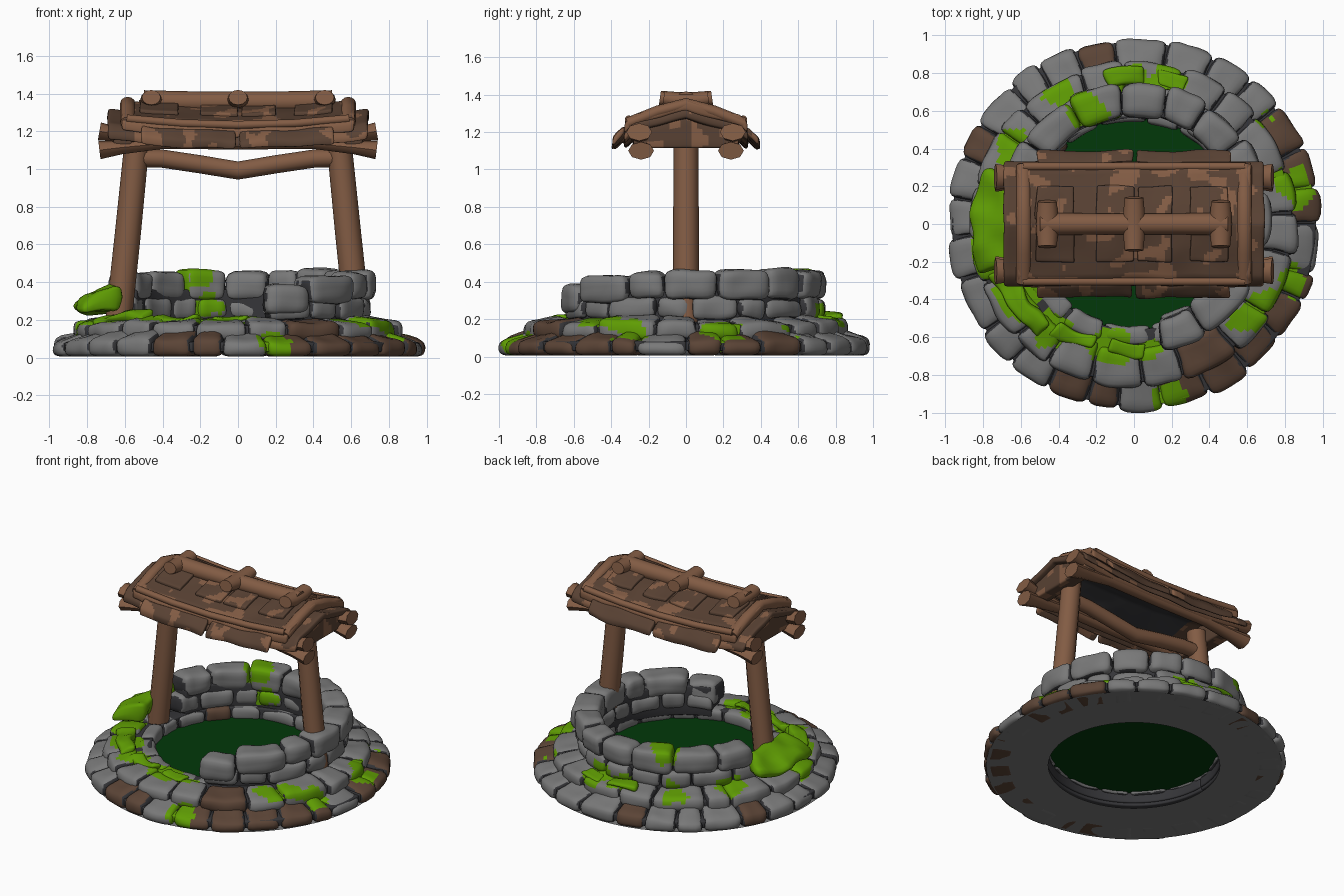
import bpy, bmesh, math, random
from mathutils import Vector, noise

if "Cube" in bpy.data.objects:
    bpy.data.objects.remove(bpy.data.objects["Cube"])

random.seed(4)
rnd = random.uniform


def mat(name, r, g, b):
    m = bpy.data.materials.new(name)
    m.diffuse_color = (r, g, b, 1)
    m.use_nodes = True
    m.node_tree.nodes["Principled BSDF"].inputs["Base Color"].default_value = m.diffuse_color
    return m


MATS = [mat("grey stone", .19, .19, .19), mat("brown stone", .105, .058, .037),
        mat("dark mortar", .036, .036, .04), mat("moss", .115, .335, .001),
        mat("light wood", .225, .107, .058), mat("dark wood", .098, .053, .033),
        mat("dark water", .0005, .04, .003)]
GREY, BROWN, MORTAR, MOSS, LIGHT, DARK, WATER = range(7)


def finish(bm, name, angle=50):
    bmesh.ops.recalc_face_normals(bm, faces=bm.faces)
    me = bpy.data.meshes.new(name)
    bm.to_mesh(me)
    bm.free()
    for m in MATS:
        me.materials.append(m)
    ob = bpy.data.objects.new(name, me)
    bpy.context.collection.objects.link(ob)
    bpy.ops.object.select_all(action='DESELECT')
    ob.select_set(True)
    bpy.context.view_layer.objects.active = ob
    bpy.ops.object.shade_smooth_by_angle(angle=math.radians(angle))
    return ob


def steps(h, r, step):
    n = max(1, math.ceil(2 * (h - r) / step))
    mid = [-(h - r) + 2 * (h - r) * i / n for i in range(n + 1)]
    return [-h, -h + .35 * r] + mid + [h - .35 * r, h]


def rounded_box(bm, half, r, step, place, paint):
    """Gridded rounded box, bent by place(u, v, w); paint(centre, local centre) picks the colour."""
    r = min(r, min(half) * .95)
    ax = [steps(h, r, step) for h in half]
    n = [len(a) - 1 for a in ax]
    verts = {}

    def vert(key):
        if key not in verts:
            p = Vector([ax[i][key[i]] for i in range(3)])
            q = Vector([max(-(half[i] - r), min(half[i] - r, p[i])) for i in range(3)])
            loc = q + (p - q).normalized() * r
            verts[key] = (bm.verts.new(place(*loc)), loc)
        return verts[key]

    for d in range(3):
        a, b = [i for i in range(3) if i != d]
        for side in (0, n[d]):
            for i in range(n[a]):
                for j in range(n[b]):
                    vs = []
                    for di, dj in ((0, 0), (1, 0), (1, 1), (0, 1)):
                        k = [0, 0, 0]
                        k[d], k[a], k[b] = side, i + di, j + dj
                        vs.append(vert(tuple(k)))
                    f = bm.faces.new([v[0] for v in vs])
                    f.material_index = paint(f.calc_center_median(), sum((v[1] for v in vs), Vector()) / 4)


# moss patches on the stones: x, y, z, radius
PATCHES = [(.19, -.91, .08, .09), (.6, -.5, .2, .09), (.83, -.3, .14, .08), (.72, -.4, .2, .07),
           (.86, .2, .14, .11), (.7, .58, .18, .07), (-.02, .78, .2, .08), (.18, .76, .2, .1),
           (-.38, .7, .2, .08), (-.25, .6, .44, .11), (-.64, .42, .2, .09), (-.76, -.17, .2, .13),
           (-.62, -.38, .2, .12), (-.45, -.56, .2, .1), (-.12, -.65, .2, .1), (.08, -.67, .2, .07),
           (-.15, .55, .28, .07)]


def mossy(base):
    def paint(c):
        j = .05 * noise.noise(c * 11)
        return MOSS if any((c - Vector(p[:3])).length + j < p[3] for p in PATCHES) else base
    return paint


def block(bm, r0, r1, a0, a1, z0, z1, paint, rad=.035, slope=0, cy=0, step=.027, wob=.014, joint=0):
    """Rounded stone following an arc (degrees); joint is the width of mortar on its rims."""
    rm, am, zm = (r0 + r1) / 2, math.radians((a0 + a1) / 2), (z0 + z1) / 2
    half = ((r1 - r0) / 2, rm * math.radians(a1 - a0) / 2, (z1 - z0) / 2)

    def place(u, v, w):
        top = (w / half[2] + 1) / 2
        p = Vector(((rm + u) * math.cos(am + v / rm), cy + (rm + u) * math.sin(am + v / rm),
                    zm + w - slope * u * top))
        k = noise.noise_vector(p * 7) * wob
        k.z *= min(1, p.z * 8)
        return p + k

    def colour(c, loc):
        m = paint(c)
        if joint and m != MOSS and c.z > .03:
            j = joint * (1 + .9 * noise.noise(c * 13))
            if half[1] - abs(loc.y) < j or half[2] + loc.z < j * .8:
                return MORTAR
        return m
    rounded_box(bm, half, rad, step, place, colour)


def course(name, r0, r1, z0, z1, start, end, count, brown, slope=0, rad=.035, cy=0, drop=None, joint=.011):
    """One course of uneven stones; brown lists the angle ranges of brown stones."""
    bm = bmesh.new()
    edges = [start + (end - start) * (i + (rnd(-.22, .22) if 0 < i < count else 0)) / count
             for i in range(count + 1)]
    for a0, a1 in zip(edges, edges[1:]):
        am = (a0 + a1) / 2
        d = drop(am) if drop else 0
        base = BROWN if any(lo < am % 360 < hi for lo, hi in brown) else GREY
        block(bm, r0 + rnd(-.008, .008), r1 + rnd(-.01, .01), a0 + .1, a1 - .1, z0 + d,
              z1 + d + rnd(-.012, .012), mossy(base), rad, slope, cy, joint=joint)
    return finish(bm, name)


# Stone courses, the upper ones broken away at the front left
course("outer_stones", .78, .99, .005, .12, 0, 360, 27,
       ((0, 20), (30, 45), (88, 103), (145, 160), (247, 263), (285, 346)), .3, .042)
course("step_stones", .66, .865, .09, .205, 4, 364, 20, ((296, 310),), .15, .04)
course("lining_stones", .54, .65, .1, .2, 0, 360, 17, ((75, 95), (130, 150)))
course("wall_stones", .54, .705, .2, .315, -76, 170, 13, ((50, 62),), cy=.03, rad=.04)
course("rim_stones", .54, .722, .305, .46, -78, 165, 11, (), rad=.045, cy=.03, joint=.006,
       drop=lambda a: -.07 * max(0, min(1, (-35 - a) / 30)))

# Mortar behind the stones and the flat underside
bm = bmesh.new()
for r0, r1, a0, a1, z0, z1, sl in ((.57, .965, 0, 180, .03, .1, .1), (.57, .965, 180, 360, .03, .1, .1),
                                   (.56, .84, 0, 180, .05, .182, .1), (.56, .84, 180, 360, .05, .182, .1),
                                   (.555, .67, -74, 165, .15, .36, 0)):
    block(bm, r0, r1, a0, a1, z0, z1, mossy(MORTAR), .01, sl, cy=.03 if a0 == -74 else 0, step=.06, wob=0)
finish(bm, "mortar_core")


def ring(bm, r0, r1, z, mi, n=64):
    loops = [[bm.verts.new((r * math.cos(math.tau * i / n), r * math.sin(math.tau * i / n), z))
              for i in range(n)] for r in (r0, r1)]
    for i in range(n):
        j = (i + 1) % n
        f = bm.faces.new((loops[0][i], loops[0][j], loops[1][j], loops[1][i]))
        f.material_index = mi


bm = bmesh.new()
ring(bm, .56, .965, .005, GREY)
finish(bm, "underside").data.flip_normals()
bm = bmesh.new()
bmesh.ops.create_circle(bm, cap_ends=True, segments=64, radius=.58)
for v in bm.verts:
    v.co.z = .12
for f in bm.faces:
    f.material_index = WATER
finish(bm, "water")

# Thick moss cushions
bm = bmesh.new()
green = lambda c: MOSS
block(bm, .65, .86, 160, 198, .25, .35, green, .045, .45, wob=.035)
block(bm, .68, .8, 198, 230, .18, .235, green, .03, .2, wob=.04)
block(bm, .64, .72, 232, 252, .18, .225, green, .025, .1, wob=.04)
block(bm, .63, .7, 258, 276, .18, .22, green, .025, .1, wob=.04)
block(bm, .74, .84, 86, 101, .19, .23, green, .02, .1, wob=.03)
block(bm, .74, .83, 70, 80, .19, .225, green, .02, .1, wob=.03)
finish(bm, "moss_cushions")


def tube(name, pts, radii, mi=LIGHT, sides=12, squash=(1, 1)):
    """Log along a path; squash scales the section (side, up)."""
    bm = bmesh.new()
    pts = [Vector(p) for p in pts]
    rows = []
    for i, p in enumerate(pts):
        t = (pts[min(i + 1, len(pts) - 1)] - pts[max(i - 1, 0)]).normalized()
        s = t.cross(Vector((0, 0, 1)) if abs(t.z) < .8 else Vector((0, 1, 0))).normalized()
        u = s.cross(t)
        rows.append([bm.verts.new(p + radii[i] * (s * squash[0] * math.cos(math.tau * k / sides)
                                                  + u * squash[1] * math.sin(math.tau * k / sides)))
                     for k in range(sides)])
    for a, b in zip(rows, rows[1:]):
        for k in range(sides):
            bm.faces.new((a[k], a[(k + 1) % sides], b[(k + 1) % sides], b[k]))
    bm.faces.new(rows[0])
    bm.faces.new(rows[-1])
    for f in bm.faces:
        f.material_index = mi
    return finish(bm, name)


# Roof sheets follow one sagging section
def roof_z(x, y):
    y = abs(y)
    z = 1.335 - .27 * y if y < .28 else 1.259 - .95 * (y - .28)
    return z + .035 * (abs(x) / .6) ** 2


def sheet(name, cx, cy, hx, hy, hz, dz, edge=0, wob=.01, patch=.28, rad=.015, under=DARK):
    def paint(c, loc):
        if edge and (abs(c.x - cx) > hx - edge or abs(c.y - cy) > hy - edge * .5):
            return LIGHT
        if loc.z < -hz * .9 and abs(c.x) < .45 and abs(c.y) < .26:
            return under
        return LIGHT if noise.noise(c * 9) > patch else DARK

    def place(u, v, w):
        x, y = cx + u, cy + v
        p = Vector((x, y, roof_z(x, y) + dz + w))
        return p + noise.noise_vector(p * 6) * wob
    bm = bmesh.new()
    rounded_box(bm, (hx, hy, hz), rad, .016, place, paint)
    return finish(bm, name)


sheet("roof_top", 0, 0, .62, .325, .028, -.03, edge=.07, patch=.22)
sheet("roof_under", 0, 0, .69, .33, .022, -.085, patch=.3, under=MORTAR)

# Leaning posts, gable boards and the bent cross beam
for s, side in ((-1, "left"), (1, "right")):
    tube(side + "_post", [(s * .635, 0, .18), (s * .585, 0, .65), (s * .53, 0, 1.2)], [.07, .069, .066])
    bm = bmesh.new()
    rounded_box(bm, (.05, .28, .06), .012, .03,
                lambda u, v, w: Vector((s * .61 + u, v, 1.115 + (w / .06 + 1) / 2 * (roof_z(.61, v) - 1.205))),
                lambda c, loc: LIGHT if noise.noise(c * 9) > .25 else DARK)
    finish(bm, side + "_gable_board")
    tube(side + "_end_rail", [(s * .585, y, roof_z(.585, y) - .018) for y in (-.31, -.15, 0, .15, .31)],
         [.036] * 5, squash=(1.1, .9))
tube("cross_beam", [(-.58, 0, 1.06), (-.4, 0, 1.055), (-.2, 0, 1.025), (0, 0, .992), (.2, 0, 1.025),
                    (.4, 0, 1.055), (.58, 0, 1.06)], [.048] * 7)
for s, side in ((-1, "front"), (1, "back")):
    sheet(side + "_eave_left", -.26, s * .355, .25, .035, .025, -.03, wob=.015)
    sheet(side + "_eave_right", .26, s * .355, .25, .035, .022, -.035, wob=.015)
    for i, (x, w) in enumerate(((-.42, .1), (-.1, .1), (.11, .09), (.4, .1))):
        sheet(f"{side}_shingle_{i}", x, s * .11, w, .09, .012, .003, patch=.25, rad=.008)
    # raised frame rail and flared beams below the eaves
    tube(side + "_rail", [(x, s * .305, roof_z(x, .305) - .002) for x in (-.59, -.3, 0, .3, .59)], [.022] * 5)
    for k, (ends, mid, y) in enumerate(((1.2, 1.15, .25), (1.1, 1.135, .24))):
        shape = [(.735, ends, .06), (.62, ends * .6 + mid * .4, .045), (.4, mid, .035)]
        path = [(-x, s * y, z) for x, z, r in shape] + [(0, s * y, mid - .005)] \
            + [(x, s * y, z) for x, z, r in shape[::-1]]
        rr = [r for x, z, r in shape]
        tube(f"{side}_eave_beam_{k}", path, rr + [.033] + rr[::-1], LIGHT, 8, (1.15, .8))

# Ridge log with three flared pegs
tube("ridge_log", [(-.5, 0, 1.358), (-.2, 0, 1.355), (.2, 0, 1.355), (.5, 0, 1.358)], [.06, .056, .056, .06])
for name, x, w in (("left_peg", -.46, .12), ("middle_peg", 0, .14), ("right_peg", .46, .12)):
    tube(name, [(x, -w, 1.38), (x, -w * .5, 1.37), (x, 0, 1.368), (x, w * .5, 1.37), (x, w, 1.38)],
         [.04, .045, .047, .045, .04], squash=(1.25, 1))
